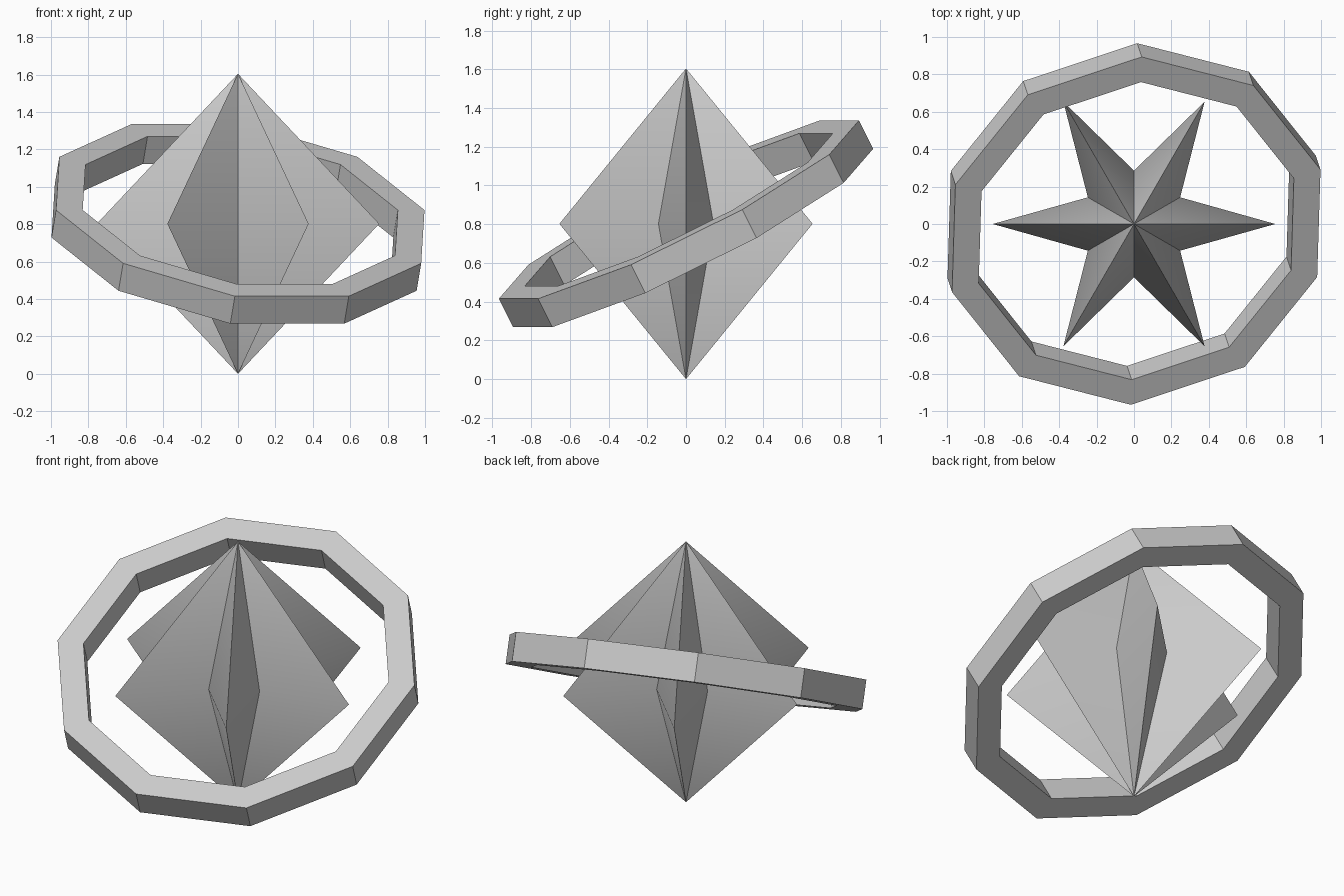
import bpy
import bmesh
from math import cos, sin, pi, radians

cube = bpy.data.objects.get("Cube")
if cube:
    bpy.data.objects.remove(cube, do_unlink=True)

CENTRE_Z = 0.802

grey = bpy.data.materials.new("plain grey")
grey.use_nodes = True
GREY = (0.6, 0.6, 0.6, 1)
grey.diffuse_color = GREY
grey.node_tree.nodes["Principled BSDF"].inputs["Base Color"].default_value = GREY


def add_object(name, bm):
    """Turn a bmesh into a grey object, smooth only across shallow edges."""
    bmesh.ops.recalc_face_normals(bm, faces=bm.faces)
    mesh = bpy.data.meshes.new(name)
    bm.to_mesh(mesh)
    bm.free()
    mesh.materials.append(grey)
    obj = bpy.data.objects.new(name, mesh)
    bpy.context.collection.objects.link(obj)
    bpy.ops.object.select_all(action='DESELECT')
    obj.select_set(True)
    bpy.context.view_layer.objects.active = obj
    bpy.ops.object.shade_smooth_by_angle(angle=radians(30))
    obj.location.z = CENTRE_Z
    return obj


def loop(bm, radii, z=0):
    """Closed loop of vertices, cycling through the given radii."""
    n = len(radii)
    return [bm.verts.new((r * cos(2 * pi * i / n), r * sin(2 * pi * i / n), z))
            for i, r in enumerate(radii)]


# Six-pointed star crystal, pointed at top and bottom
bm = bmesh.new()
rim = loop(bm, [0.755, 0.285] * 6)
for z in (CENTRE_Z, -CENTRE_Z):
    tip = bm.verts.new((0, 0, z))
    for a, b in zip(rim, rim[1:] + rim[:1]):
        bm.faces.new((a, b, tip))
add_object("star_crystal", bm)

# Tilted ten-sided ring of square section
bm = bmesh.new()
HALF = 0.083
section = [(1.038, -HALF), (1.038, HALF), (0.888, HALF), (0.888, -HALF)]
loops = [loop(bm, [r] * 10, z) for r, z in section]
for lower, upper in zip(loops, loops[1:] + loops[:1]):
    for i in range(10):
        j = (i + 1) % 10
        bm.faces.new((lower[i], lower[j], upper[j], upper[i]))
ring = add_object("tilted_ring", bm)
ring.rotation_euler = (radians(27.8), 0, radians(18.4))
